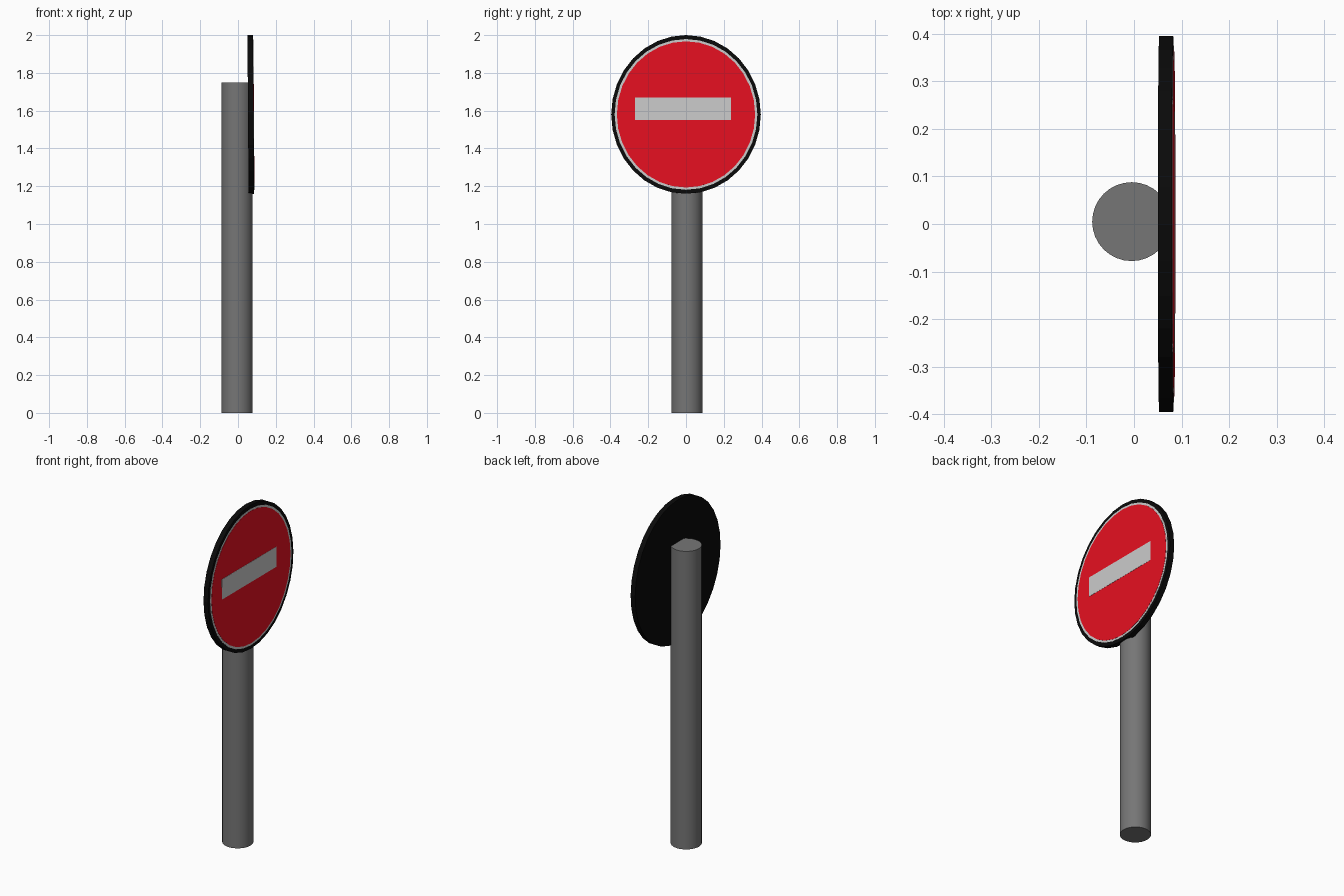
import bpy
from math import radians
from mathutils import Matrix, Vector

if "Cube" in bpy.data.objects:
    bpy.data.objects.remove(bpy.data.objects["Cube"])


def material(name, rgb):
    m = bpy.data.materials.new(name)
    m.diffuse_color = (*rgb, 1)
    m.use_nodes = True
    m.node_tree.nodes["Principled BSDF"].inputs["Base Color"].default_value = m.diffuse_color
    return m


black = material("black", (0.003, 0.003, 0.003))
white = material("white", (0.6, 0.6, 0.6))
red = material("red", (0.8, 0.005, 0.015))
grey = material("grey", (0.18, 0.18, 0.18))

# Sign frame: local z faces +x, local x points down, leaning back slightly
SIGN = Matrix.Translation((0.068, 0, 1.58)) @ Matrix.Rotation(radians(89.6), 4, 'Y')


def finish(name, mat, matrix):
    ob = bpy.context.object
    ob.name = ob.data.name = name
    ob.data.transform(matrix)
    ob.data.materials.append(mat)
    return ob


def disc(name, mat, ry, rz, back, front):
    bpy.ops.mesh.primitive_cylinder_add(vertices=32, radius=1, depth=1)
    size = Matrix.Diagonal((rz, ry, front - back, 1))
    place = Matrix.Translation((0, 0, (front + back) / 2))
    return finish(name, mat, SIGN @ place @ size)


# Pole
bpy.ops.mesh.primitive_cylinder_add(vertices=32, radius=0.083, depth=1.75)
finish("pole", grey, Matrix.Translation((-0.005, 0.005, 0.875)))
bpy.ops.object.shade_smooth_by_angle(angle=radians(35))

# Round plate with pale rim and red face
disc("sign_plate", black, 0.396, 0.42, -0.015, 0.0145)
disc("sign_rim", white, 0.378, 0.399, 0.010, 0.0155)
disc("sign_face", red, 0.366, 0.387, 0.011, 0.0165)

# Horizontal bar
bpy.ops.mesh.primitive_cube_add(size=1)
bar_place = Matrix.Translation(Vector((-0.03, -0.017, 0.0145)))
finish("sign_bar", white, SIGN @ bar_place @ Matrix.Diagonal((0.118, 0.508, 0.006, 1)))
